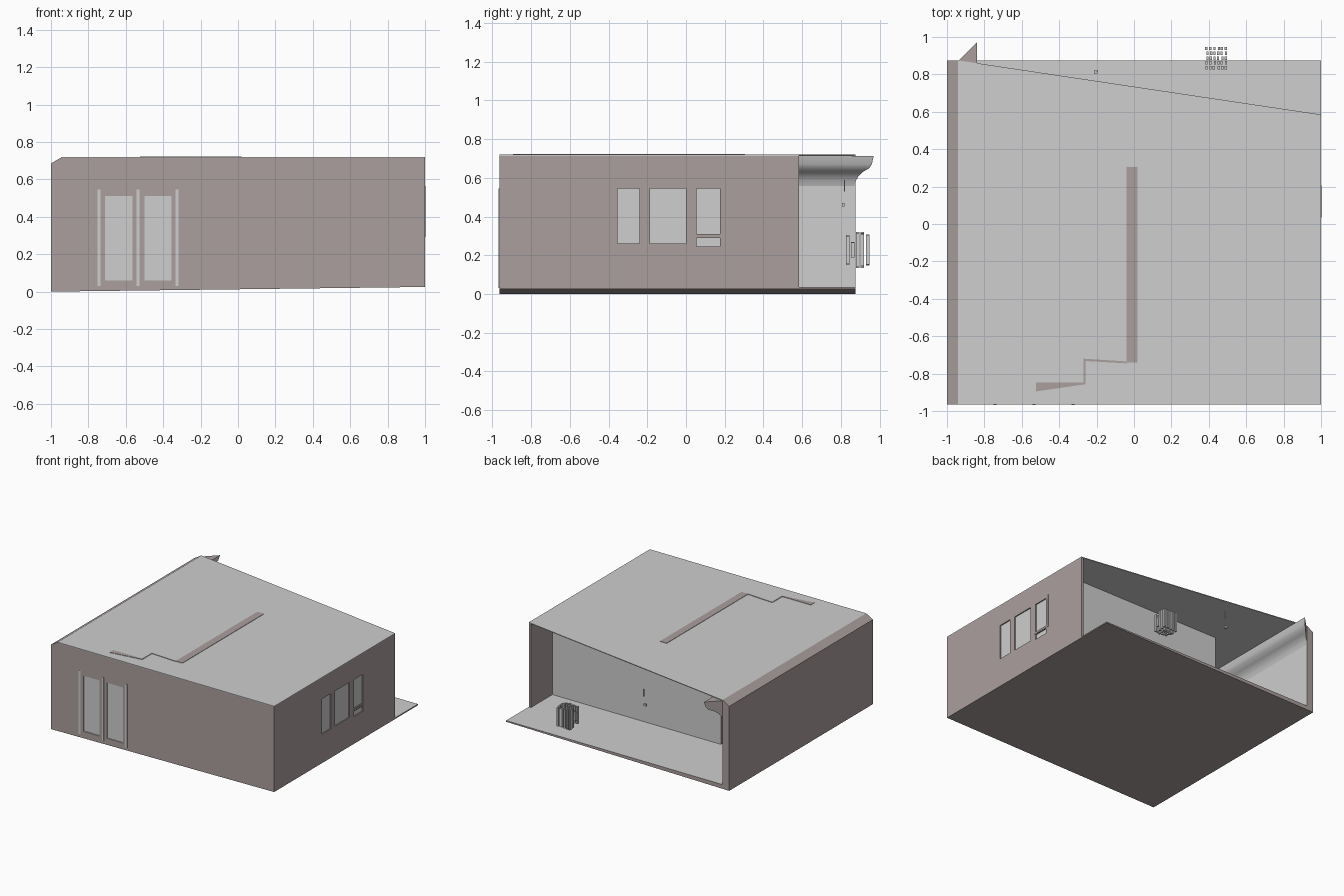
import bpy, bmesh, math, random
from mathutils import Vector

if "Cube" in bpy.data.objects:
    bpy.data.objects.remove(bpy.data.objects["Cube"], do_unlink=True)
random.seed(4)


def material(name, rgb):
    m = bpy.data.materials.new(name)
    m.use_nodes = True
    m.diffuse_color = (*rgb, 1)
    m.node_tree.nodes["Principled BSDF"].inputs["Base Color"].default_value = (*rgb, 1)
    return m


GREY = material("light grey", (0.62, 0.62, 0.62))
MAUVE = material("mauve brown", (0.4, 0.345, 0.34))


def prism(name, pts, lo, hi, axis="z", rule=None, base=GREY, other=MAUVE):
    """Extrude a 2D outline; faces whose normal meets the rule get the other colour."""
    place = {"z": lambda a, b, t: (a, b, t),
             "y": lambda a, b, t: (a, t, b)}[axis]
    bm = bmesh.new()
    face = bm.faces.new([bm.verts.new(place(a, b, lo)) for a, b in pts])
    out = bmesh.ops.extrude_face_region(bm, geom=[face])
    moved = [v for v in out["geom"] if isinstance(v, bmesh.types.BMVert)]
    bmesh.ops.translate(bm, verts=moved, vec=Vector(place(0, 0, hi - lo)))
    bmesh.ops.recalc_face_normals(bm, faces=bm.faces)
    bm.normal_update()
    for f in bm.faces:
        f.material_index = int(bool(rule and rule(f.normal)))
    mesh = bpy.data.meshes.new(name)
    bm.to_mesh(mesh)
    bm.free()
    mesh.materials.append(base)
    mesh.materials.append(other)
    ob = bpy.data.objects.new(name, mesh)
    bpy.context.collection.objects.link(ob)
    return ob


def box(name, x0, x1, y0, y1, z0, z1, **kw):
    return prism(name, [(x0, y0), (x1, y0), (x1, y1), (x0, y1)], z0, z1, **kw)


def slope_base(ob):
    """Tilt the underside so it rises gently towards +x."""
    for v in ob.data.vertices:
        if v.co.z < 0.001:
            v.co.z = 0.0125 * (v.co.x + 1)


def cut(wall, holes):
    """Cut openings through a wall, then discard the cutters."""
    for h in holes:
        c = box("opening_cutter", *h)
        c.hide_render = True
        mod = wall.modifiers.new("opening", "BOOLEAN")
        mod.solver = "EXACT"
        mod.object = c
        bpy.context.view_layer.objects.active = wall
        bpy.ops.object.modifier_apply(modifier=mod.name)
        bpy.data.objects.remove(c, do_unlink=True)


# Floor slab and ceiling with its slanted back edge
floor = prism("floor", [(-0.999, -0.96), (1, -0.96), (1, 0.875), (-0.999, 0.875)],
              0, 0.035, rule=lambda n: n.z < 0.5)
slope_base(floor)
prism("ceiling", [(-0.94, -0.965), (1, -0.965), (1, 0.585), (-0.84, 0.86), (-0.94, 0.875)],
      0.714, 0.72)

# Outer walls
right_wall = prism("chamfered_wall", [(-1, 0), (-0.94, 0.001), (-0.94, 0.72), (-1, 0.685)],
                   -0.965, 0.875, axis="y", rule=lambda n: n.x < 0.9)
front_wall = box("front_wall", -0.94, 1, -0.965, -0.945, 0, 0.715,
                 rule=lambda n: n.y < 0.5)
left_wall = box("window_wall", 0.98, 1, -0.945, 0.585, 0, 0.715,
                base=MAUVE)
slope_base(front_wall)
slope_base(left_wall)

# Glazed doors in the front wall
doors = [(-0.71, -0.565), (-0.5, -0.355)]
cut(front_wall, [(a, b, -1, -0.9, 0.06, 0.51) for a, b in doors])
for a, b in doors:
    box("door_pane", a, b, -0.958, -0.95, 0.06, 0.51)
for x in (-0.743, -0.535, -0.325):
    box("door_post", x - 0.008, x + 0.008, -0.968, -0.955, 0.03, 0.545)

# Windows in the side wall
panes = [(-0.355, -0.24, 0.26, 0.545), (-0.185, 0, 0.26, 0.545),
         (0.055, 0.175, 0.31, 0.545), (0.055, 0.175, 0.245, 0.288)]
cut(left_wall, [(0.95, 1.05, *p) for p in panes])
for p in panes:
    box("window_pane", 0.984, 0.991, *p)
box("window_rail", 0.995, 1.002, 0.035, 0.205, 0.292, 0.299, base=MAUVE)
box("window_stile", 0.995, 1.002, 0.197, 0.204, 0.292, 0.565, base=MAUVE)

# Inner partitions, whose tops show through the ceiling
top = lambda n: n.z > 0.5
partitions = {
    "central_partition": [(-0.04, -0.74), (0.02, -0.74), (0.02, 0.305), (-0.04, 0.305)],
    "step_partition": [(-0.27, -0.72), (-0.27, -0.732), (-0.04, -0.745), (-0.04, -0.735)],
    "short_partition": [(-0.27, -0.855), (-0.258, -0.855), (-0.258, -0.732), (-0.27, -0.732)],
    "tapered_partition": [(-0.525, -0.848), (-0.525, -0.895), (-0.26, -0.857), (-0.26, -0.848)],
}
for name, outline in partitions.items():
    prism(name, outline, 0.034, 0.723, rule=top)
box("rear_partition", -0.53, 0.98, 0.28, 0.31, 0.034, 0.715, rule=lambda n: n.x < -0.5)

# Coved cornice with a mitred end
cove = [(-0.941, 0.555), (-0.932, 0.585), (-0.918, 0.61), (-0.895, 0.632),
        (-0.865, 0.648), (-0.85, 0.67), (-0.84, 0.713), (-0.941, 0.713)]
cornice = prism("cornice", cove, -0.945, 0.87, axis="y",
                rule=lambda n: n.y > 0.5 or n.z > 0.5)
for v in cornice.data.vertices:
    if v.co.y > 0:
        v.co.y += v.co.x + 0.94
for o in bpy.context.selected_objects:
    o.select_set(False)
bpy.context.view_layer.objects.active = cornice
cornice.select_set(True)
bpy.ops.object.shade_smooth_by_angle(angle=math.radians(40))

# Cluster of upright slats floating behind the room
rows = [(0.835, 0.08), (0.862, 0.04), (0.887, 0.095), (0.912, 0.095), (0.938, 0.085)]
for y, half in rows:
    for i in range(6):
        x = 0.39 + i * 0.02 + random.uniform(-0.004, 0.004)
        h = half * random.uniform(0.85, 1)
        box("slat", x - 0.006, x + 0.006, y - 0.009, y + 0.009, 0.228 - h, 0.228 + h)

# Small hanging fitting
box("hanging_rod", -0.2, -0.192, 0.816, 0.822, 0.53, 0.59)
box("hanging_knob", -0.215, -0.195, 0.805, 0.82, 0.452, 0.47)
